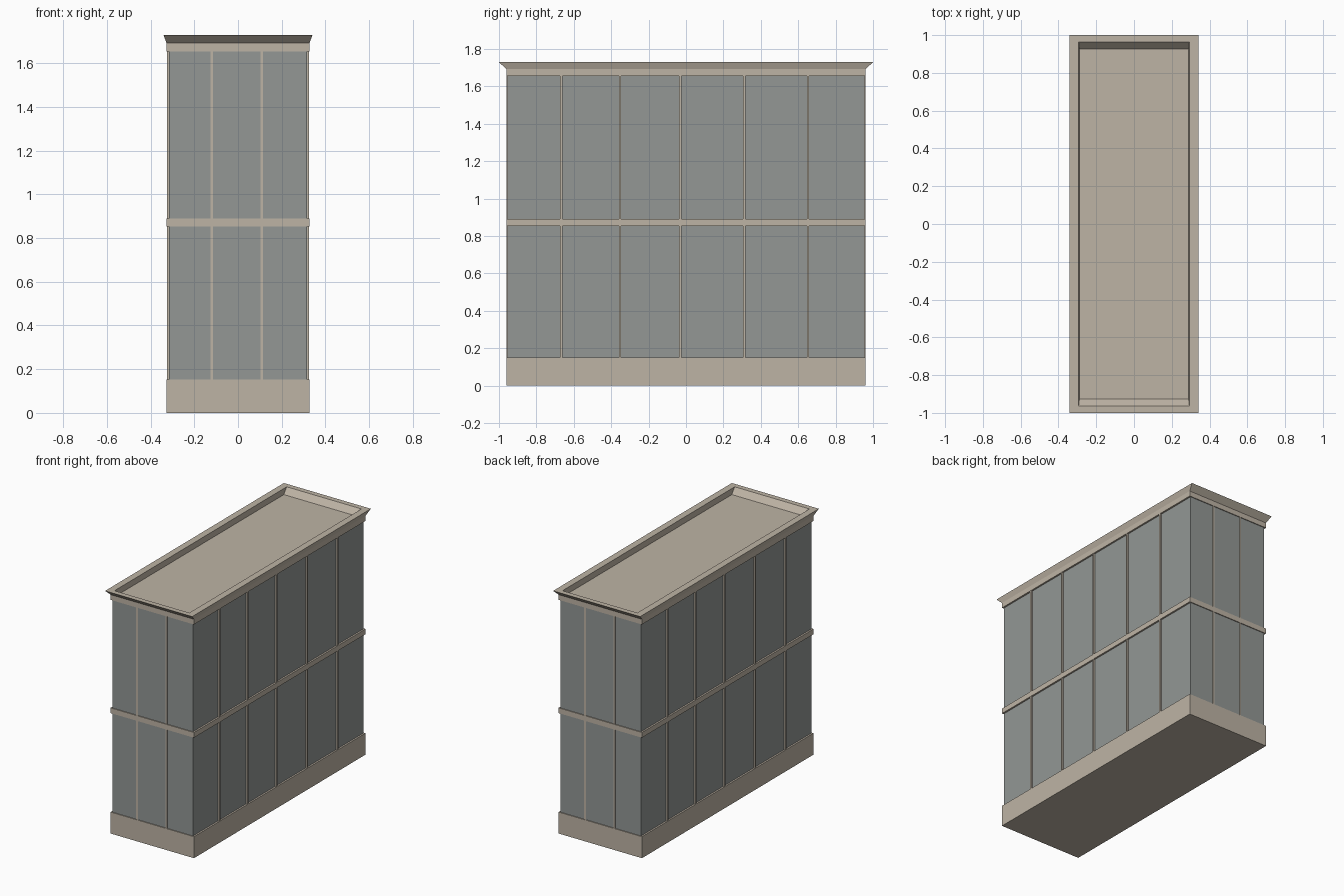
import bpy, bmesh

if "Cube" in bpy.data.objects:
    bpy.data.objects.remove(bpy.data.objects["Cube"])


def material(name, srgb):
    """Flat colour from 0-255 sRGB values."""
    lin = [((c / 255 + 0.055) / 1.055) ** 2.4 for c in srgb]
    m = bpy.data.materials.new(name)
    m.diffuse_color = (*lin, 1)
    m.use_nodes = True
    m.node_tree.nodes["Principled BSDF"].inputs["Base Color"].default_value = m.diffuse_color
    return m


STONE = material("warm_beige", (190, 180, 165))
GLASS = material("grey_glass", (147, 151, 149))


def add_object(name, bm, mat):
    bmesh.ops.recalc_face_normals(bm, faces=bm.faces)
    mesh = bpy.data.meshes.new(name)
    bm.to_mesh(mesh)
    bm.free()
    mesh.materials.append(mat)
    obj = bpy.data.objects.new(name, mesh)
    bpy.context.collection.objects.link(obj)
    return obj


def loft(name, rings, mat):
    """Stack rectangles given as (half_x, half_y, z), capping first and last."""
    bm = bmesh.new()
    loops = [[bm.verts.new((sx * hx, sy * hy, z))
              for sx, sy in ((-1, -1), (1, -1), (1, 1), (-1, 1))]
             for hx, hy, z in rings]
    for a, b in zip(loops, loops[1:]):
        for i in range(4):
            j = (i + 1) % 4
            bm.faces.new((a[i], a[j], b[j], b[i]))
    bm.faces.new(loops[0][::-1])
    bm.faces.new(loops[-1])
    return add_object(name, bm, mat)


def box(name, x0, x1, y0, y1, z0, z1, mat):
    obj = loft(name, [((x1 - x0) / 2, (y1 - y0) / 2, z0),
                      ((x1 - x0) / 2, (y1 - y0) / 2, z1)], mat)
    obj.location = ((x0 + x1) / 2, (y0 + y1) / 2, 0)
    return obj


HX, HY = 0.327, 0.96      # footprint of the stone bands
GX, GY = 0.315, 0.954     # glass walls, slightly set back

# Plinth, glass walls and middle band
loft("plinth", [(HX, HY, 0), (HX, HY, 0.152)], STONE)
loft("glass_walls", [(GX, GY, 0.14), (GX, GY, 1.66)], GLASS)
loft("middle_band", [(HX, HY, 0.853), (HX, HY, 0.89)], STONE)

# Top band, flared cornice and sunken roof in one profile
loft("cornice_and_roof", [(HX, HY, 1.655), (HX, HY, 1.692), (0.341, 1.0, 1.73),
                          (0.293, 0.963, 1.73), (0.289, 0.926, 1.69)], STONE)

# Mullions on both storeys; opposite walls are half-turn copies
W = 0.006
for z0, z1 in ((0.15, 0.855), (0.888, 1.657)):
    for s in (1, -1):
        for x in (-0.12, 0.109):
            y0, y1 = sorted((-s * (GY - 0.02), -s * (HY - 0.001)))
            box("end_mullion", s * x - W, s * x + W, y0, y1, z0, z1, STONE)
        for y in (-0.667, -0.353, -0.031, 0.311, 0.652):
            x0, x1 = sorted((s * (GX - 0.02), s * (HX - 0.001)))
            box("side_mullion", x0, x1, s * y - W, s * y + W, z0, z1, STONE)
